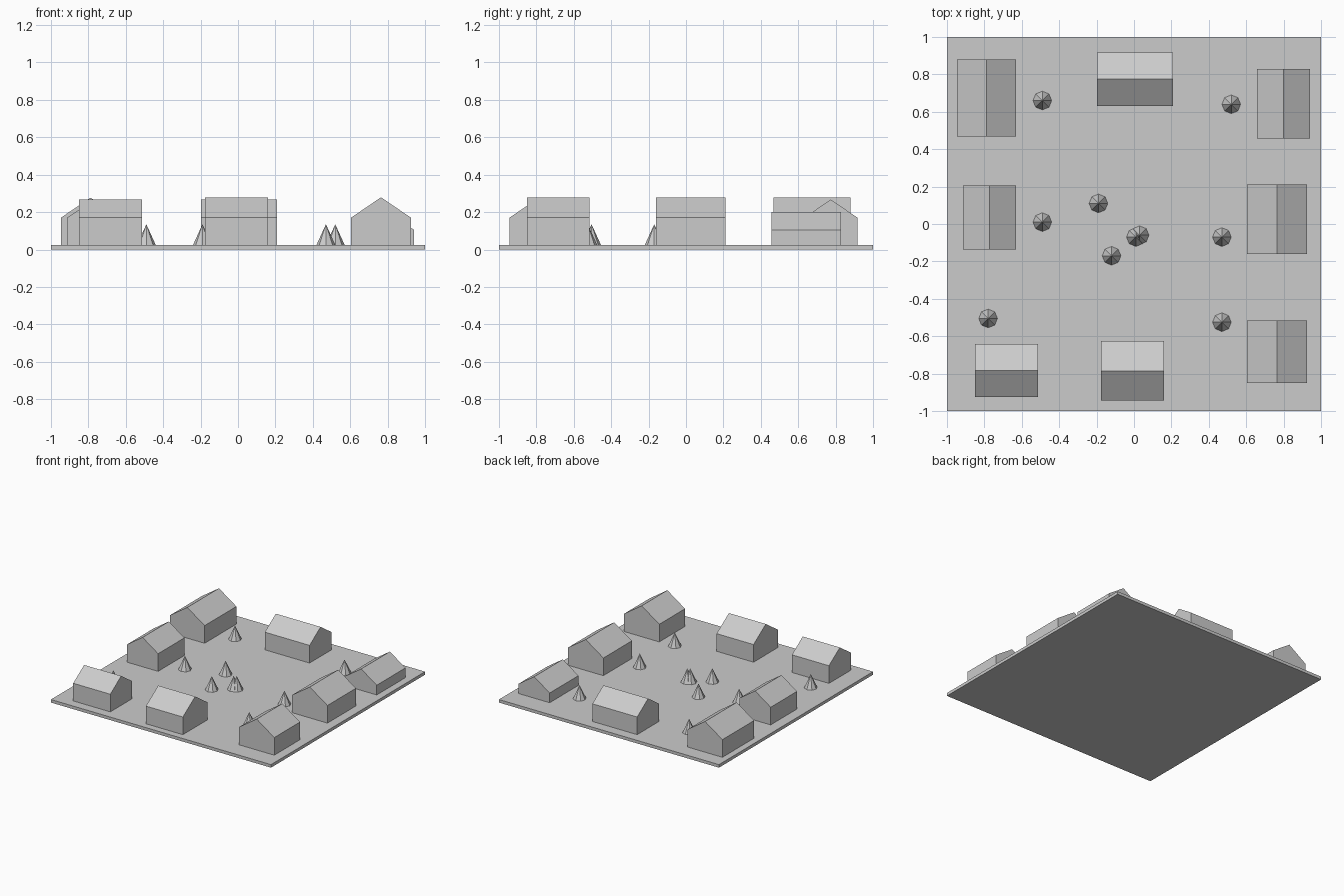
import bpy

cube = bpy.data.objects.get("Cube")
if cube:
    bpy.data.objects.remove(cube, do_unlink=True)

GROUND = 0.025   # top of the ground slab
PITCH = 0.34     # roof rise per unit of gable width

grey = bpy.data.materials.new("plain grey")
grey.use_nodes = True
colour = (0.6, 0.6, 0.6, 1)
grey.diffuse_color = colour
grey.node_tree.nodes["Principled BSDF"].inputs["Base Color"].default_value = colour


def finish(obj, name):
    obj.name = name
    obj.data.name = name
    obj.data.materials.append(grey)


def house(name, x0, x1, y0, y1, ridge_along_x=False, eave=0.17):
    """Extrude a pentagonal gable profile along the ridge direction."""
    a0, a1, b0, b1 = (y0, y1, x0, x1) if ridge_along_x else (x0, x1, y0, y1)
    ridge = eave + PITCH * (a1 - a0)
    profile = [(a0, GROUND), (a1, GROUND), (a1, eave),
               ((a0 + a1) / 2, ridge), (a0, eave)]
    verts = [(b, a, z) if ridge_along_x else (a, b, z)
             for b in (b0, b1) for a, z in profile]
    n = len(profile)
    faces = [tuple(range(n)), tuple(reversed(range(n, 2 * n)))]
    faces += [(i, i + n, (i + 1) % n + n, (i + 1) % n) for i in range(n)]
    if ridge_along_x:
        faces = [f[::-1] for f in faces]
    mesh = bpy.data.meshes.new(name)
    mesh.from_pydata(verts, [], faces)
    obj = bpy.data.objects.new(name, mesh)
    bpy.context.collection.objects.link(obj)
    finish(obj, name)


# Ground slab
bpy.ops.mesh.primitive_cube_add(size=1, location=(0, 0, GROUND / 2))
ground = bpy.context.object
ground.scale = (2, 2, GROUND)
finish(ground, "ground")

# Houses around the edge of the green
house("house_back_right", -0.947, -0.631, 0.468, 0.88)
house("house_middle_right", -0.914, -0.631, -0.136, 0.206)
house("house_front_right", -0.85, -0.513, -0.925, -0.642, True)
house("house_front_middle", -0.176, 0.16, -0.944, -0.626, True)
house("house_back_middle", -0.198, 0.209, 0.631, 0.917, True)
house("house_front_left", 0.604, 0.925, -0.85, -0.516)
house("house_middle_left", 0.604, 0.925, -0.16, 0.21)
house("barn_back_left", 0.658, 0.941, 0.457, 0.83, eave=0.105)

# Conical trees
TREE_HEIGHT = 0.11
trees = [(-0.49, 0.66), (0.52, 0.64), (-0.19, 0.11), (-0.49, 0.01), (-0.12, -0.17),
         (0.01, -0.07), (0.03, -0.06), (0.47, -0.07), (-0.78, -0.505), (0.47, -0.525)]
for i, (x, y) in enumerate(trees, 1):
    bpy.ops.mesh.primitive_cone_add(vertices=8, radius1=0.05, depth=TREE_HEIGHT,
                                    location=(x, y, GROUND + TREE_HEIGHT / 2))
    finish(bpy.context.object, f"tree_{i}")
